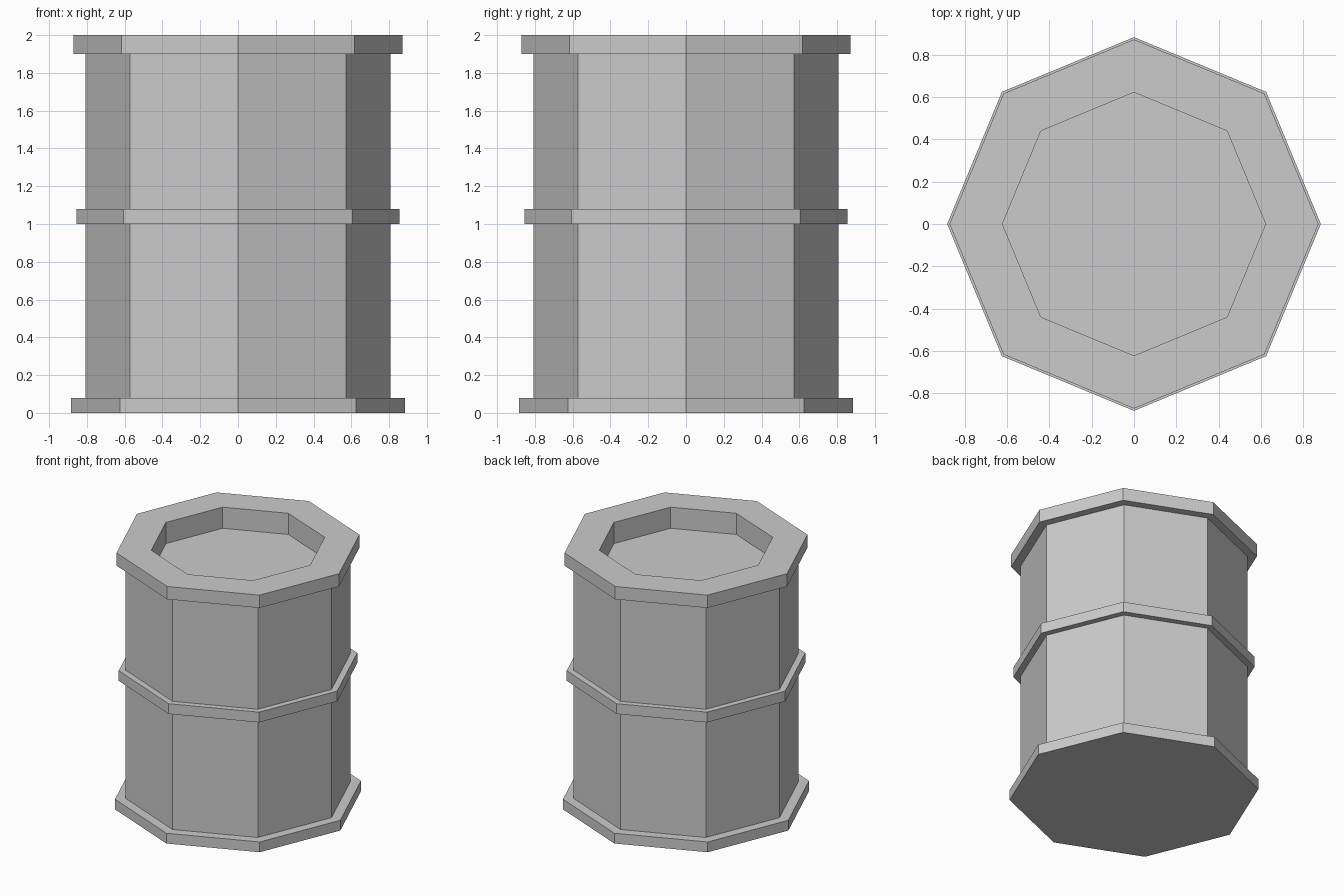
import bpy, bmesh
from math import cos, sin, tau

if "Cube" in bpy.data.objects:
    bpy.data.objects.remove(bpy.data.objects["Cube"])

SIDES = 8


def lathe(name, profile):
    """Revolve a (radius, z) profile, from bottom to top, into a capped flat-sided solid."""
    bm = bmesh.new()
    rings = [[bm.verts.new((r * cos(tau * i / SIDES), r * sin(tau * i / SIDES), z))
              for i in range(SIDES)] for r, z in profile]
    for lower, upper in zip(rings, rings[1:]):
        for i in range(SIDES):
            j = (i + 1) % SIDES
            bm.faces.new((lower[i], lower[j], upper[j], upper[i]))
    bm.faces.new(rings[0][::-1])
    bm.faces.new(rings[-1])
    bmesh.ops.recalc_face_normals(bm, faces=bm.faces)
    mesh = bpy.data.meshes.new(name)
    bm.to_mesh(mesh)
    bm.free()
    obj = bpy.data.objects.new(name, mesh)
    bpy.context.collection.objects.link(obj)
    return obj


BODY = 0.807


def hoop(radius, low, high):
    """Profile points of a band that stands out from the body."""
    return [(BODY, low), (radius, low), (radius, high), (BODY, high)]


profile = [(0.883, 0.0), (0.883, 0.08), (BODY, 0.08)]       # foot hoop
profile += hoop(0.856, 1.0, 1.08)                           # middle hoop
profile += [(BODY, 1.9), (0.872, 1.9), (0.872, 2.0)]        # top rim
profile += [(0.622, 2.0), (0.622, 1.835)]                   # sunken lid
lathe("barrel", profile)
